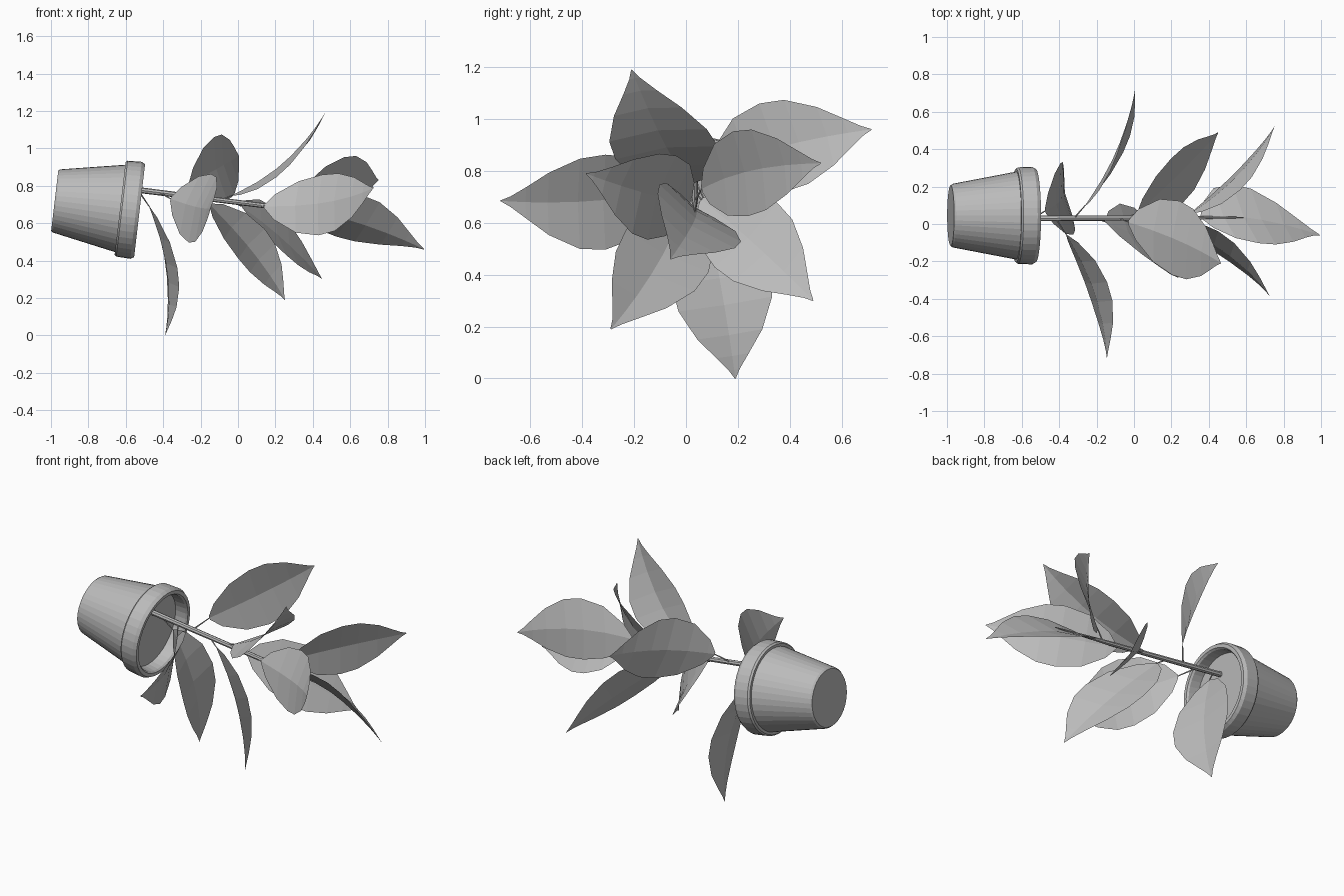
import bpy, bmesh, math
from mathutils import Vector, Matrix

if "Cube" in bpy.data.objects:
    bpy.data.objects.remove(bpy.data.objects["Cube"])

grey = bpy.data.materials.new("mid grey")
grey.diffuse_color = (0.5, 0.5, 0.5, 1)
grey.use_nodes = True
grey.node_tree.nodes["Principled BSDF"].inputs["Base Color"].default_value = grey.diffuse_color


def finish(name, bm):
    mesh = bpy.data.meshes.new(name)
    bm.to_mesh(mesh)
    bm.free()
    mesh.materials.append(grey)
    ob = bpy.data.objects.new(name, mesh)
    bpy.context.collection.objects.link(ob)
    return ob


def align(origin, direction):
    q = Vector(direction).to_track_quat('Z', 'Y')
    return Matrix.Translation(origin) @ q.to_matrix().to_4x4()


def lathe(name, profile, matrix, sides=40):
    # profile of (radius, height); a zero radius closes the end
    bm = bmesh.new()
    rings = []
    for r, h in profile:
        n = 1 if r == 0 else sides
        rings.append([bm.verts.new(matrix @ Vector((
            r * math.cos(2 * math.pi * i / sides),
            r * math.sin(2 * math.pi * i / sides), h))) for i in range(n)])
    for a, b in zip(rings, rings[1:]):
        for i in range(sides):
            j = (i + 1) % sides
            quad = [a[i % len(a)], a[j % len(a)], b[j % len(b)], b[i % len(b)]]
            bm.faces.new(list(dict.fromkeys(quad)))
    bmesh.ops.recalc_face_normals(bm, faces=bm.faces)
    return finish(name, bm)


def rod(name, a, b, r1, r2, sides):
    a, b = Vector(a), Vector(b)
    return lathe(name, [(0, 0), (r1, 0), (r2, (b - a).length), (0, (b - a).length)],
                 align(a, b - a), sides)


# Tipped-over pot with a collar rim and recessed soil
axis = Vector((0.993, 0, -0.117)).normalized()
pot_matrix = align((-0.98, 0.045, 0.72), axis)
lathe("pot", [(0, 0), (0.162, 0), (0.17, 0.01), (0.235, 0.352), (0.25, 0.352),
              (0.258, 0.362), (0.261, 0.438), (0.25, 0.457), (0.23, 0.457),
              (0.222, 0.447), (0.216, 0.38)], pot_matrix)
lathe("soil", [(0, 0.385), (0.217, 0.385)], pot_matrix)

# Main stem, tapering towards the growing tip
stem_start = Vector((-0.61, 0.03, 0.787))
stem_mid = Vector((0.2, 0.033, 0.686))
stem_end = Vector((0.585, 0.035, 0.642))
rod("stem", stem_start, stem_mid, 0.016, 0.013, 8)
rod("stem_tip", stem_mid, stem_end, 0.013, 0.003, 8)

# Half-width of a leaf along its length, with a drawn-out point
OUTLINE = [(0, 0.06), (0.07, 0.42), (0.24, 0.85), (0.43, 1), (0.58, 0.95),
           (0.75, 0.66), (0.87, 0.33), (0.95, 0.11), (1, 0.01)]


def leaf(name, base, mid, tip, half):
    base, mid, tip, half = map(Vector, (base, mid, tip, half))
    normal = (tip - base).cross(half).normalized()
    if normal.x < 0:
        normal.negate()
    ctrl = mid * 2 - (base + tip) / 2
    bm = bmesh.new()
    rows = []
    for t, w in OUTLINE:
        p = base * (1 - t) ** 2 + ctrl * 2 * t * (1 - t) + tip * t * t
        fold = normal * half.length * w * 0.14
        # midrib sinks, edges rise, forming a shallow valley
        rows.append([bm.verts.new(p + half * w * s + fold * (abs(s) - 0.5))
                     for s in (-1, 0, 1)])
    for a, b in zip(rows, rows[1:]):
        for i in (0, 1):
            bm.faces.new((a[i], a[i + 1], b[i + 1], b[i]))
    finish(name, bm)
    # thin stalk back to the main stem
    x = max(-0.55, base.x - 0.06)
    k = (x - stem_start.x) / (stem_end.x - stem_start.x)
    rod(name + "_stalk", stem_start.lerp(stem_end, k), base, 0.005, 0.003, 5)


# base, middle of midrib, tip, half-width vector
LEAVES = {
    "leaf_front": ((-0.36, -0.06, 0.73), (-0.2, -0.36, 0.68), (-0.145, -0.715, 0.685), (0.06, 0, 0.183)),
    "leaf_back": ((-0.26, 0.1, 0.81), (-0.085, 0.38, 0.9), (0.005, 0.715, 0.96), (-0.035, -0.05, 0.17)),
    "leaf_bottom": ((-0.475, 0.07, 0.69), (-0.365, 0.14, 0.34), (-0.39, 0.19, 0.0), (-0.035, 0.19, 0.03)),
    "leaf_top": ((-0.03, 0.01, 0.75), (0.25, -0.09, 0.91), (0.465, -0.21, 1.19), (0.02, 0.198, 0.025)),
    "leaf_lower_front": ((-0.15, 0.01, 0.7), (0.09, -0.1, 0.45), (0.25, -0.29, 0.19), (0.07, -0.16, 0.08)),
    "leaf_lower_back": ((0.02, 0.06, 0.69), (0.25, 0.265, 0.52), (0.45, 0.49, 0.3), (-0.03, 0.12, 0.125)),
    "leaf_upper_back": ((0.31, 0.06, 0.73), (0.56, 0.25, 0.8), (0.75, 0.52, 0.83), (0.03, -0.03, 0.163)),
    "leaf_inner_front": ((0.14, 0.02, 0.69), (0.475, -0.13, 0.707), (0.725, -0.385, 0.79), (0.01, 0.055, 0.162)),
    "leaf_end": ((0.36, 0.035, 0.66), (0.635, 0.04, 0.615), (0.995, -0.06, 0.46), (-0.07, 0.157, -0.11)),
}
for name, shape in LEAVES.items():
    leaf(name, *shape)
